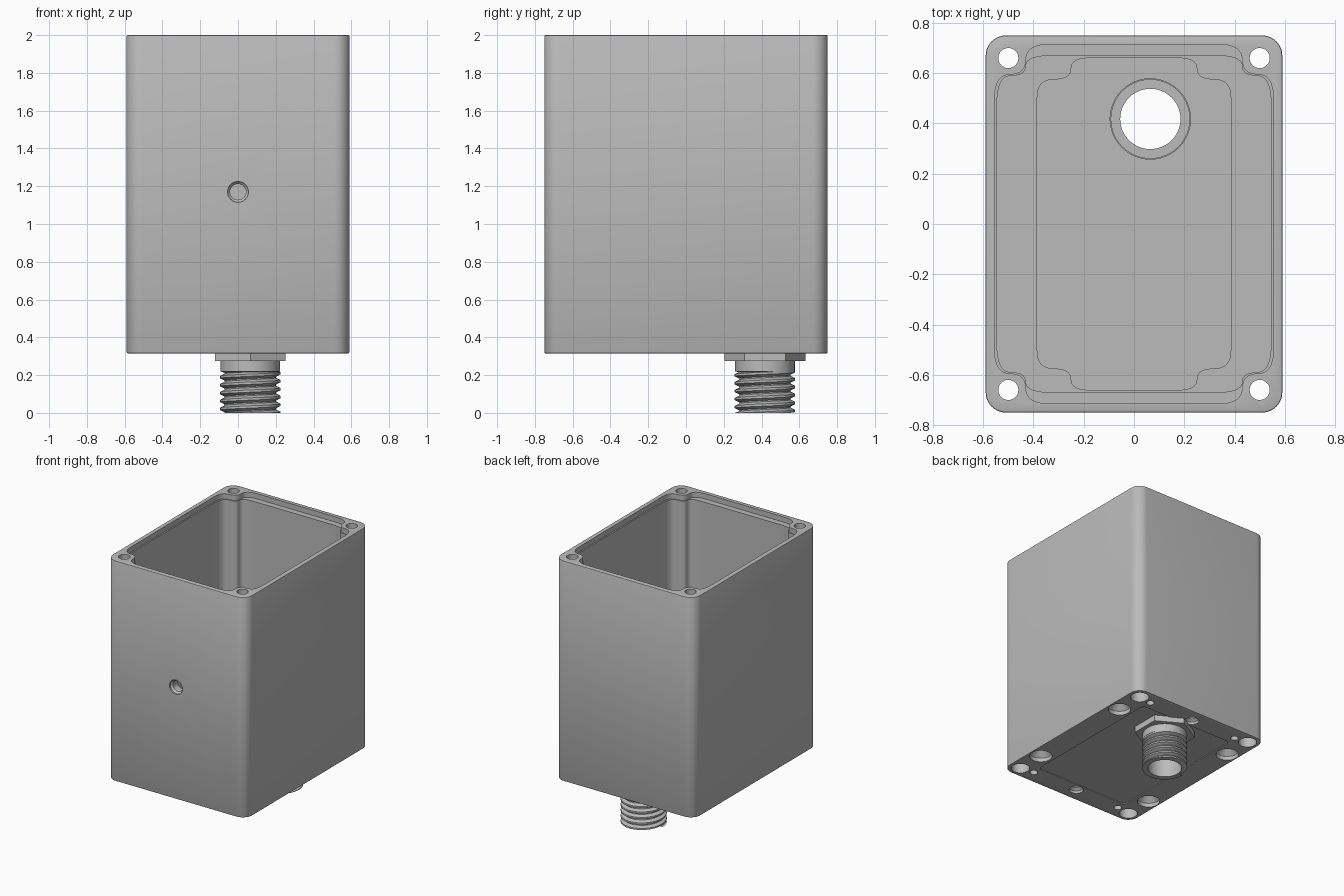
import bpy, bmesh, math
from mathutils import Matrix, Vector

if "Cube" in bpy.data.objects:
    bpy.data.objects.remove(bpy.data.objects["Cube"])

GREY = (0.5, 0.5, 0.5, 1)
metal = bpy.data.materials.new("plain grey")
metal.use_nodes = True
metal.diffuse_color = GREY
metal.node_tree.nodes["Principled BSDF"].inputs["Base Color"].default_value = GREY

BASE, TOP, FLOOR, SHELF = 0.315, 2.0, 0.40, 0.62
PORT = Vector((0.065, 0.418, 0))


def prism(bm, outline, z0, z1):
    """Closed prism over a 2D outline."""
    low = [bm.verts.new((x, y, z0)) for x, y in outline]
    high = [bm.verts.new((x, y, z1)) for x, y in outline]
    bm.faces.new(low)
    bm.faces.new(high)
    n = len(outline)
    for i in range(n):
        j = (i + 1) % n
        bm.faces.new((low[i], low[j], high[j], high[i]))


def revolve(bm, profile, matrix, closed=False, n=48):
    """Turn (radius, height) points round z; cap the ends or close the ring."""
    rings = []
    for r, h in profile:
        angles = [math.tau * i / n for i in range(n)]
        rings.append([bm.verts.new(matrix @ Vector((r * math.cos(a), r * math.sin(a), h)))
                      for a in angles])
    pairs = list(zip(rings, rings[1:]))
    if closed:
        pairs.append((rings[-1], rings[0]))
    else:
        bm.faces.new(rings[0])
        bm.faces.new(rings[-1])
    for a, b in pairs:
        for i in range(n):
            j = (i + 1) % n
            bm.faces.new((a[i], a[j], b[j], b[i]))


def finish(bm, name):
    bmesh.ops.recalc_face_normals(bm, faces=bm.faces)
    mesh = bpy.data.meshes.new(name)
    bm.to_mesh(mesh)
    bm.free()
    mesh.materials.append(metal)
    obj = bpy.data.objects.new(name, mesh)
    bpy.context.collection.objects.link(obj)
    return obj


def activate(obj):
    bpy.ops.object.select_all(action='DESELECT')
    obj.select_set(True)
    bpy.context.view_layer.objects.active = obj


def cut(obj, bm):
    """Subtract a cutter mesh and throw the cutter away."""
    cutter = finish(bm, "cutter")
    cutter.hide_render = True
    mod = obj.modifiers.new("cut", 'BOOLEAN')
    mod.operation, mod.solver, mod.object = 'DIFFERENCE', 'EXACT', cutter
    activate(obj)
    bpy.ops.object.modifier_apply(modifier=mod.name)
    bpy.data.objects.remove(cutter)


def smooth(obj):
    activate(obj)
    bpy.ops.object.shade_smooth_by_angle(angle=math.radians(30))


def mirror4(quarter):
    """Complete an outline from its +x +y quarter."""
    back = quarter[::-1]
    return (quarter + [(x, -y) for x, y in back]
            + [(-x, -y) for x, y in quarter] + [(-x, y) for x, y in back])


def rounded_box(hx, hy, r, n=10):
    arc = [math.pi / 2 * (1 - i / n) for i in range(n + 1)]
    return mirror4([(hx - r + r * math.cos(a), hy - r + r * math.sin(a)) for a in arc])


def cavity(hx, hy, a, b, lead, n=8):
    """Rectangle whose corners curve inward around the screw posts."""
    my, mx = (hy + b) / 2, (a + hx) / 2
    curves = [((a - lead, hy), (a, hy), (a, my)),
              ((a, my), (a, b), (mx, b)),
              ((mx, b), (hx, b), (hx, b - lead))]
    pts = []
    for k, (p, c, q) in enumerate(curves):
        for i in range(1 if k else 0, n + 1):
            t = i / n
            pts.append(tuple((1 - t) ** 2 * p[d] + 2 * t * (1 - t) * c[d] + t * t * q[d]
                             for d in (0, 1)))
    return mirror4(pts)


def at(x, y, z):
    return Matrix.Translation((x, y, z))


# Outer housing with softened rims
bm = bmesh.new()
prism(bm, rounded_box(0.59, 0.75, 0.08), BASE, TOP)
rims = [e for e in bm.edges if abs(e.verts[0].co.z - e.verts[1].co.z) < 1e-4]
bmesh.ops.recalc_face_normals(bm, faces=bm.faces)
bmesh.ops.bevel(bm, geom=rims, offset=0.006, segments=2, profile=0.5, affect='EDGES')
housing = finish(bm, "housing")

# Stepped interior: lip, main chamber, narrow lower pocket
for outline, z0, z1 in (
        (cavity(0.545, 0.67, 0.43, 0.59, 0.11), SHELF, TOP + 0.1),
        (cavity(0.555, 0.715, 0.43, 0.595, 0.1), TOP - 0.04, TOP + 0.1),
        (cavity(0.385, 0.66, 0.25, 0.575, 0.07), FLOOR, SHELF + 0.05)):
    bm = bmesh.new()
    prism(bm, outline, z0, z1)
    cut(housing, bm)

# Shallow field under the base
bm = bmesh.new()
prism(bm, rounded_box(0.4, 0.58, 0.03, 4), BASE - 0.1, BASE + 0.006)
cut(housing, bm)

# All drilled holes, as stepped cutters
bm = bmesh.new()
through = [(0.065, -0.1), (0.065, 0.1), (0.04, 0.1), (0.04, 1.9)]
countersunk = [(0.08, -0.1), (0.08, 0.03), (0.04, 0.07), (0.04, 0.16)]
for sx in (-1, 1):
    for sy in (-1, 1):
        revolve(bm, through, at(sx * 0.5, sy * 0.66, BASE), n=32)
        revolve(bm, countersunk, at(sx * 0.5, sy * 0.435, BASE), n=32)
        revolve(bm, [(0.028, -0.1), (0.028, 0.1)], at(sx * 0.39, sy * 0.645, BASE), n=24)
for sy in (-1, 1):
    revolve(bm, [(0.05, -0.1), (0.05, 0.02), (0.03, 0.035), (0.03, 0.06)],
            at(0, sy * 0.64, BASE), n=24)
revolve(bm, [(0.16, -0.1), (0.16, 0.2)], at(PORT.x, PORT.y, BASE))
revolve(bm, [(0.055, -0.1), (0.055, 0.012), (0.042, 0.025), (0.042, 0.2)],
        at(0, -0.75, 1.17) @ Matrix.Rotation(-math.pi / 2, 4, 'X'), n=32)
cut(housing, bm)
smooth(housing)

# Hollow cable port running through the floor
bm = bmesh.new()
revolve(bm, [(0.12, 0), (0.136, 0), (0.136, 0.215), (0.158, 0.22),
             (0.158, FLOOR - 0.001), (0.12, FLOOR - 0.001)],
        Matrix.Translation(PORT), closed=True)
smooth(finish(bm, "cable_port"))

# Hexagonal nut against the base
bm = bmesh.new()
hexagon = [(PORT.x + 0.215 * math.sin(math.tau * i / 6),
            PORT.y + 0.215 * math.cos(math.tau * i / 6)) for i in range(6)]
prism(bm, hexagon, 0.275, BASE + 0.006)
nut = finish(bm, "hex_nut")
bm = bmesh.new()
revolve(bm, [(0.15, 0.2), (0.15, 0.5)], Matrix.Translation(PORT))
cut(nut, bm)
smooth(nut)

# Helical thread ridge, trimmed flat at both ends
bm = bmesh.new()
PITCH, STEPS = 0.042, 40
ridge = [(0.134, -0.019), (0.16, -0.006), (0.16, 0.006), (0.134, 0.019)]
previous = None
for i in range(-STEPS // 2, int(STEPS * 5.8)):
    a = math.tau * i / STEPS
    ring = [bm.verts.new(PORT + Vector((r * math.cos(a), r * math.sin(a),
                                       min(max(PITCH * i / STEPS + h, 0), 0.22))))
            for r, h in ridge]
    if previous:
        for p in range(4):
            q = (p + 1) % 4
            bm.faces.new((previous[p], previous[q], ring[q], ring[p]))
    else:
        bm.faces.new(ring)
    previous = ring
bm.faces.new(previous)
bmesh.ops.dissolve_degenerate(bm, dist=1e-5, edges=bm.edges)
smooth(finish(bm, "port_thread"))
